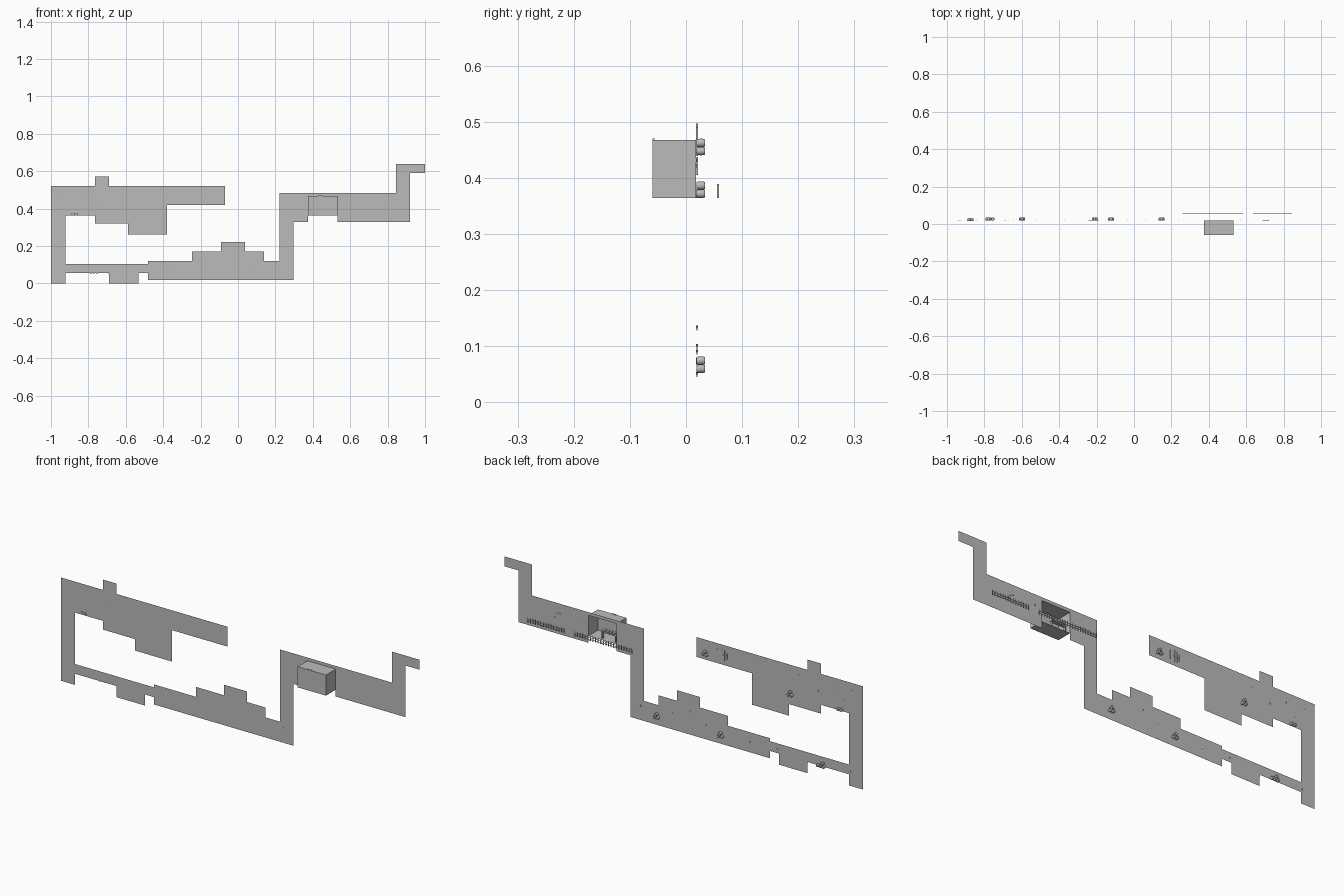
import bpy, bmesh, math
from mathutils import Matrix, Vector

cube = bpy.data.objects.get("Cube")
if cube:
    bpy.data.objects.remove(cube, do_unlink=True)

grey = bpy.data.materials.new("plain grey")
grey.use_nodes = True
grey.diffuse_color = (0.5, 0.5, 0.5, 1)
grey.node_tree.nodes["Principled BSDF"].inputs["Base Color"].default_value = (0.5, 0.5, 0.5, 1)

WALL_Y = 0.018
FENCE_Y = 0.057


def finish(bm, name, smooth=False):
    mesh = bpy.data.meshes.new(name)
    bm.to_mesh(mesh)
    bm.free()
    mesh.materials.append(grey)
    obj = bpy.data.objects.new(name, mesh)
    bpy.context.collection.objects.link(obj)
    if smooth:
        bpy.ops.object.select_all(action='DESELECT')
        bpy.context.view_layer.objects.active = obj
        obj.select_set(True)
        bpy.ops.object.shade_smooth_by_angle(angle=math.radians(40))
    return obj


def add_box(bm, centre, size, turn=0):
    m = Matrix.Translation(centre) @ Matrix.Rotation(turn, 4, 'Y') @ Matrix.Diagonal((*size, 1))
    return bmesh.ops.create_cube(bm, size=1, matrix=m)["verts"]


# Flat stepped wall: start point, then alternating x and z coordinates of its corners
steps = [-0.765, 0.572, -0.69, 0.52, -0.07, 0.42, -0.38, 0.262, -0.588, 0.32,
         -0.765, 0.364, -0.922, 0.105, -0.48, 0.12, -0.246, 0.17, -0.09, 0.223,
         0.037, 0.17, 0.14, 0.12, 0.222, 0.484, 0.845, 0.64, 1.0, 0.59,
         0.92, 0.33, 0.532, 0.468, 0.374, 0.33, 0.297, 0.019, -0.48, 0.056,
         -0.532, 0, -0.69, 0.056, -0.922, 0, -1.0]
x, z = -1.0, 0.52
bm = bmesh.new()
corners = [bm.verts.new((x, WALL_Y, z))]
for i, value in enumerate(steps):
    if i % 2:
        z = value
    else:
        x = value
    corners.append(bm.verts.new((x, WALL_Y, z)))
face = bm.faces.new(corners)
face.normal_update()
if face.normal.y > 0:
    face.normal_flip()
bmesh.ops.triangulate(bm, faces=[face])
finish(bm, "stepped_wall")

# Alcove: a box in front of the wall, open at the back
bm = bmesh.new()
add_box(bm, (0.453, -0.021, 0.416), (0.158, 0.078, 0.104))
bm.normal_update()
bmesh.ops.delete(bm, geom=[f for f in bm.faces if f.normal.y > 0.9], context='FACES')
finish(bm, "alcove")

bm = bmesh.new()
add_box(bm, (0.44, -0.058, 0.469), (0.025, 0.003, 0.003))
finish(bm, "alcove_lip")


# Barrels lying with their axis along y
def add_barrel(bm, centre, radius=0.0078, length=0.015, sides=14):
    rings = []
    for t, r in ((-0.5, 0.82), (-0.3, 0.96), (0, 1), (0.3, 0.96), (0.5, 0.82)):
        rings.append([bm.verts.new(Vector(centre) + Vector((
            radius * r * math.cos(math.tau * k / sides), t * length,
            radius * r * math.sin(math.tau * k / sides)))) for k in range(sides)])
    for a, b in zip(rings, rings[1:]):
        for k in range(sides):
            j = (k + 1) % sides
            bm.faces.new((a[k], a[j], b[j], b[k]))
    bm.faces.new(rings[0][::-1])
    bm.faces.new(rings[-1])


def barrel_group(name, spots, y):
    bm = bmesh.new()
    for px, pz in spots:
        add_barrel(bm, (px, y, pz))
    bmesh.ops.recalc_face_normals(bm, faces=bm.faces)
    finish(bm, name, smooth=True)


def pyramid(px, pz):
    return [(px - 0.008, pz), (px + 0.008, pz), (px, pz + 0.0145)]


for px, pz in ((-0.123, 0.448), (-0.598, 0.372), (0.147, 0.06), (-0.21, 0.06)):
    barrel_group("barrel_stack", pyramid(px, pz), 0.0265)
barrel_group("wide_barrel_stack", pyramid(-0.778, 0.06) + [(-0.754, 0.06)], 0.0265)
barrel_group("low_barrel_pair", [(-0.882, 0.372), (-0.866, 0.372)], 0.0235)
barrel_group("alcove_barrels", [(0.40 + 0.018 * i, 0.408) for i in range(4)], 0.0)

# Shelf and post that carry the alcove barrels
bm = bmesh.new()
add_box(bm, (0.427, 0, 0.398), (0.08, 0.016, 0.003))
for px in (0.39, 0.464):
    add_box(bm, (px, 0, 0.38), (0.004, 0.012, 0.032))
finish(bm, "alcove_shelf")


# Picket fences standing behind the wall
def fence(name, start, end):
    bm = bmesh.new()
    for pz in (0.371, 0.381):
        add_box(bm, ((start + end) / 2, FENCE_Y, pz), (end - start, 0.0015, 0.002))
    count = round((end - start) / 0.0145)
    for i in range(count + 1):
        px = start + (end - start) * i / count
        top = add_box(bm, (px, FENCE_Y, 0.377), (0.005, 0.003, 0.025))
        for v in top:
            if v.co.z > 0.38:
                v.co.x = px + (v.co.x - px) * 0.3
    finish(bm, name)


fence("long_fence", 0.262, 0.58)
fence("short_fence", 0.64, 0.842)

# Slatted panel on the back of the upper arm
bm = bmesh.new()
for px, height in ((-0.19, 0.046), (-0.215, 0.058), (-0.228, 0.05), (-0.241, 0.03)):
    add_box(bm, (px, 0.0195, 0.468), (0.004, 0.003, height))
add_box(bm, (-0.225, 0.0195, 0.468), (0.035, 0.003, 0.004))
finish(bm, "slatted_panel")

# Bent bracket on the back of the right wing
bm = bmesh.new()
for i in range(4):
    a = math.radians(15 + 22 * i)
    add_box(bm, (0.69 + 0.03 * math.cos(a), 0.02, 0.405 + 0.03 * math.sin(a)),
            (0.004, 0.003, 0.014), -a)
finish(bm, "bent_bracket")

# Small wall lamps
lamps = ((-0.94, 0.48), (-0.75, 0.43), (-0.645, 0.48), (-0.89, 0.42), (-0.84, 0.47),
         (-0.523, 0.075), (-0.125, 0.09), (-0.037, 0.133), (0.06, 0.1), (0.24, 0.09),
         (-0.93, 0.07), (-0.69, 0.05), (-0.37, 0.07), (0.57, 0.43))
for px, pz in lamps:
    bm = bmesh.new()
    bmesh.ops.create_cone(bm, cap_ends=True, segments=6, radius1=0.0008, radius2=0.002,
                          depth=0.009, matrix=Matrix.Translation((px, 0.0195, pz)))
    finish(bm, "wall_lamp")
